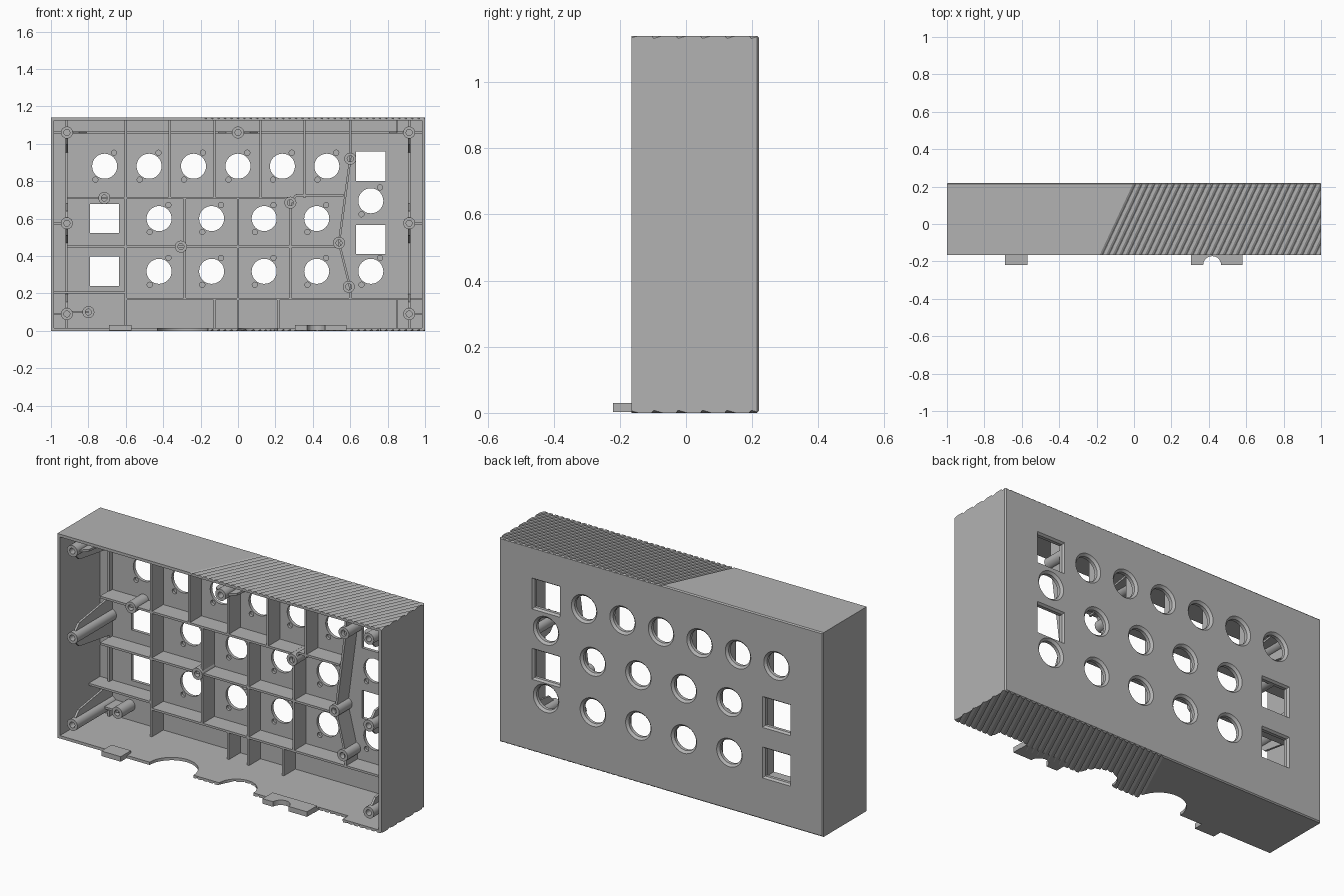
import bpy, bmesh, math
from mathutils import Matrix, Vector

cube = bpy.data.objects.get("Cube")
if cube:
    bpy.data.objects.remove(cube)

FRONT, BACK, TOP = -0.165, 0.22, 1.14
WALL, PLATE = 0.016, 0.19        # wall thickness, inner face of the back plate
TILT = 0.18 / 0.385              # slant of the grip grooves

grey = bpy.data.materials.new("plain grey")
grey.use_nodes = True
grey.diffuse_color = (0.45, 0.45, 0.45, 1)
grey.node_tree.nodes["Principled BSDF"].inputs["Base Color"].default_value = grey.diffuse_color


def make(name, bm, smooth=False):
    bmesh.ops.recalc_face_normals(bm, faces=bm.faces)
    mesh = bpy.data.meshes.new(name)
    bm.to_mesh(mesh)
    bm.free()
    mesh.materials.append(grey)
    ob = bpy.data.objects.new(name, mesh)
    bpy.context.collection.objects.link(ob)
    if smooth:
        shade(ob)
    return ob


def activate(ob):
    bpy.ops.object.select_all(action='DESELECT')
    ob.select_set(True)
    bpy.context.view_layer.objects.active = ob


def shade(ob):
    activate(ob)
    bpy.ops.object.shade_smooth_by_angle(angle=math.radians(30))


def box(bm, lo, hi):
    lo, hi = Vector(lo), Vector(hi)
    m = Matrix.Translation((lo + hi) / 2) @ Matrix.Diagonal((*(hi - lo), 1))
    return bmesh.ops.create_cube(bm, size=1, matrix=m)["verts"]


def cylinder(bm, centre, r1, r2, depth, axis, segments=32, turn=0):
    rot = Matrix.Rotation(-math.pi / 2, 4, 'X') if axis == 'Y' else Matrix()
    bmesh.ops.create_cone(bm, cap_ends=True, segments=segments, radius1=r1, radius2=r2, depth=depth,
                          matrix=Matrix.Translation(centre) @ rot @ Matrix.Rotation(turn, 4, 'Z'))


def prism(bm, points, offset):
    # closed solid from a flat outline swept along an offset
    face = bm.faces.new([bm.verts.new(p) for p in points])
    new = bmesh.ops.extrude_face_region(bm, geom=[face])["geom"]
    bmesh.ops.translate(bm, vec=offset, verts=[v for v in new if isinstance(v, bmesh.types.BMVert)])


def cut(ob, bm):
    tool = make("cutter", bm)
    tool.hide_render = True
    mod = ob.modifiers.new("cut", 'BOOLEAN')
    mod.operation, mod.solver, mod.object = 'DIFFERENCE', 'EXACT', tool
    activate(ob)
    bpy.ops.object.modifier_apply(modifier=mod.name)
    bpy.data.objects.remove(tool)


# Case: block with softened back rim, hollowed from the front
bm = bmesh.new()
box(bm, (-1, FRONT, 0), (1, BACK, TOP))
rim = [e for e in bm.edges if all(v.co.y > 0 for v in e.verts)]
bmesh.ops.bevel(bm, geom=rim, offset=0.006, segments=1, affect='EDGES')
case = make("case_shell", bm)
bm = bmesh.new()
box(bm, (-1 + WALL, -0.5, WALL), (1 - WALL, PLATE, TOP - WALL))
cut(case, bm)

# Round and square openings, chamfered on the back
holes = [(-0.713 + 0.2376 * i, 0.88) for i in range(6)]
holes += [(-0.422 + 0.281 * i, z) for z in (0.6, 0.318) for i in range(4)]
holes += [(0.71, 0.695), (0.71, 0.318)]
squares = [(0.71, 0.88), (0.71, 0.488), (-0.713, 0.6), (-0.713, 0.318)]
openings = [(p, 0.067, 32, 0) for p in holes]
openings += [(p, 0.078 * math.sqrt(2), 4, math.pi / 4) for p in squares]
through, chamfer, pits = bmesh.new(), bmesh.new(), bmesh.new()
for (x, z), r, n, turn in openings:
    cylinder(through, (x, 0.2, z), r, r, 0.1, 'Y', n, turn)
    cylinder(chamfer, (x, BACK, z), r - 0.012, r + 0.036, 0.048, 'Y', n, turn)
for x, z in holes:
    for s in (-1, 1):
        cylinder(pits, (x + 0.05 * s, PLATE, z + 0.072 * s), 0.014, 0.014, 0.03, 'Y', 16)
for tool in (through, chamfer, pits):
    cut(case, tool)

# Connector recesses along the front edge of the floor
bm = bmesh.new()
for x, r in ((-0.295, 0.135), (0.105, 0.105)):
    cylinder(bm, (x, FRONT, 0), r, r, 0.1, 'Z', 48)
box(bm, (0.58, -0.3, -0.05), (0.76, FRONT + 0.05, 0.05))
cut(case, bm)

# Slanted grip grooves on top and underside
bm = bmesh.new()
for z, depth in ((TOP, -0.008), (0, 0.008)):
    for i in range(42):
        x = -0.17 + 0.0345 * i - 0.05 * TILT
        w = 0.013
        prism(bm, [(x - 2 * w, FRONT - 0.05, z - depth), (x + 2 * w - 0.02, FRONT - 0.05, z - depth),
                   (x, FRONT - 0.05, z + depth)], (TILT * 0.485, 0.485, 0))
cut(case, bm)
shade(case)

# Locating tabs, the right one with a round cable notch
for name, x0, x1 in (("right_tab", -0.69, -0.57), ("left_tab", 0.305, 0.58)):
    bm = bmesh.new()
    box(bm, (x0, -0.22, 0.002), (x1, -0.13, 0.03))
    tab = make(name, bm)
    if x0 > 0:
        bm = bmesh.new()
        cylinder(bm, (0.418, -0.22, 0), 0.048, 0.048, 0.2, 'Z')
        cut(tab, bm)


def ribs(name, lines, front):
    bm = bmesh.new()
    for x0, z0, x1, z1 in lines:
        d = Vector((x1 - x0, 0, z1 - z0))
        verts = box(bm, (0, front, -0.006), (d.length, 0.195, 0.006))
        m = Matrix.Translation((x0, 0, z0)) @ Matrix.Rotation(-math.atan2(d.z, d.x), 4, 'Y')
        bmesh.ops.transform(bm, matrix=m, verts=verts)
    return make(name, bm)


# Stiffening grid
E, T = 0.99, TOP - 0.01
grid = [(-0.915, 0.71, 0.27, 0.71), (0.285, 0.685, 0.31, 0.725), (0.31, 0.725, 0.565, 0.725),
        (-0.915, 0.45, 0.54, 0.45), (-E, 0.205, -0.6, 0.205), (-0.6, 0.17, E, 0.17),
        (-0.915, 0.1, -0.8, 0.1)]
grid += [(x, 0.71, x, T) for x in (-0.365, -0.125, 0.12, 0.355)]
grid += [(x, 0.17, x, 0.71) for x in (-0.285, 0, 0.28)]
grid += [(x, 0.01, x, 0.17) for x in (-0.125, 0, 0.215)]
grid += [(-0.6, 0.01, -0.6, T), (0.6, 0.92, 0.6, T), (0.6, 0.92, 0.54, 0.47),
         (0.54, 0.47, 0.6, 0.23), (0.6, 0.23, 0.6, 0.17)]
ribs("tall_ribs", grid, 0.09)
low = [(-E, 1.06, E, 1.06)]
for s in (-1, 1):
    low += [(s * 0.915, 0.01, s * 0.915, T), (s * 0.915, 0.09, s * E, 0.09),
            (s * 0.915, 0.575, s * E, 0.575)]
low += [(0.85, 0.01, 0.85, 0.17), (0.85, 1.06, 0.85, T)]
ribs("low_ribs", low, 0.165)


def bosses(name, spots, front, bore):
    bm = bmesh.new()
    profile = [(0, 0.2), (0.032, 0.2), (0.032, front), (0.016, front), (0.016, front + bore), (0, front + bore)]
    for x, z in spots:
        verts = [bm.verts.new((x + r, y, z)) for r, y in profile]
        edges = [bm.edges.new(p) for p in zip(verts, verts[1:])]
        bmesh.ops.spin(bm, geom=verts + edges, cent=(x, 0, z), axis=(0, 1, 0),
                       angle=2 * math.pi, steps=24)
    bmesh.ops.remove_doubles(bm, verts=bm.verts, dist=0.0001)
    return make(name, bm, True)


# Screw posts: short ones on the grid, long ones around the rim
bosses("board_posts", [(-0.715, 0.71), (-0.305, 0.45), (0.28, 0.685), (0.6, 0.92), (0.54, 0.47),
                       (0.592, 0.235), (-0.8, 0.1)], 0.075, 0.06)
rim_posts = [(s * 0.915, z) for s in (-1, 1) for z in (0.09, 0.575, 1.06)] + [(0, 1.06)]
bosses("cover_posts", rim_posts, -0.155, 0.12)

# Tapered fins bracing the long posts
bm = bmesh.new()
for x, z in rim_posts:
    ways = []
    if x:
        ways += [(0, 1)] if z < 1 else []
        ways += [(0, -1)] if z > 0.2 else []
    if z > 1:
        ways += [(-1, 0), (1, 0)] if x == 0 else [(-math.copysign(1, x), 0)]
    for dx, dz in ways:
        outline = [(0.022, 0.195), (0.022, -0.14), (0.065, -0.1), (0.11, 0.195)]
        side = Vector((dz, 0, dx)) * 0.006
        prism(bm, [Vector((x + dx * d, y, z + dz * d)) - side for d, y in outline], side * 2)
make("post_fins", bm)
